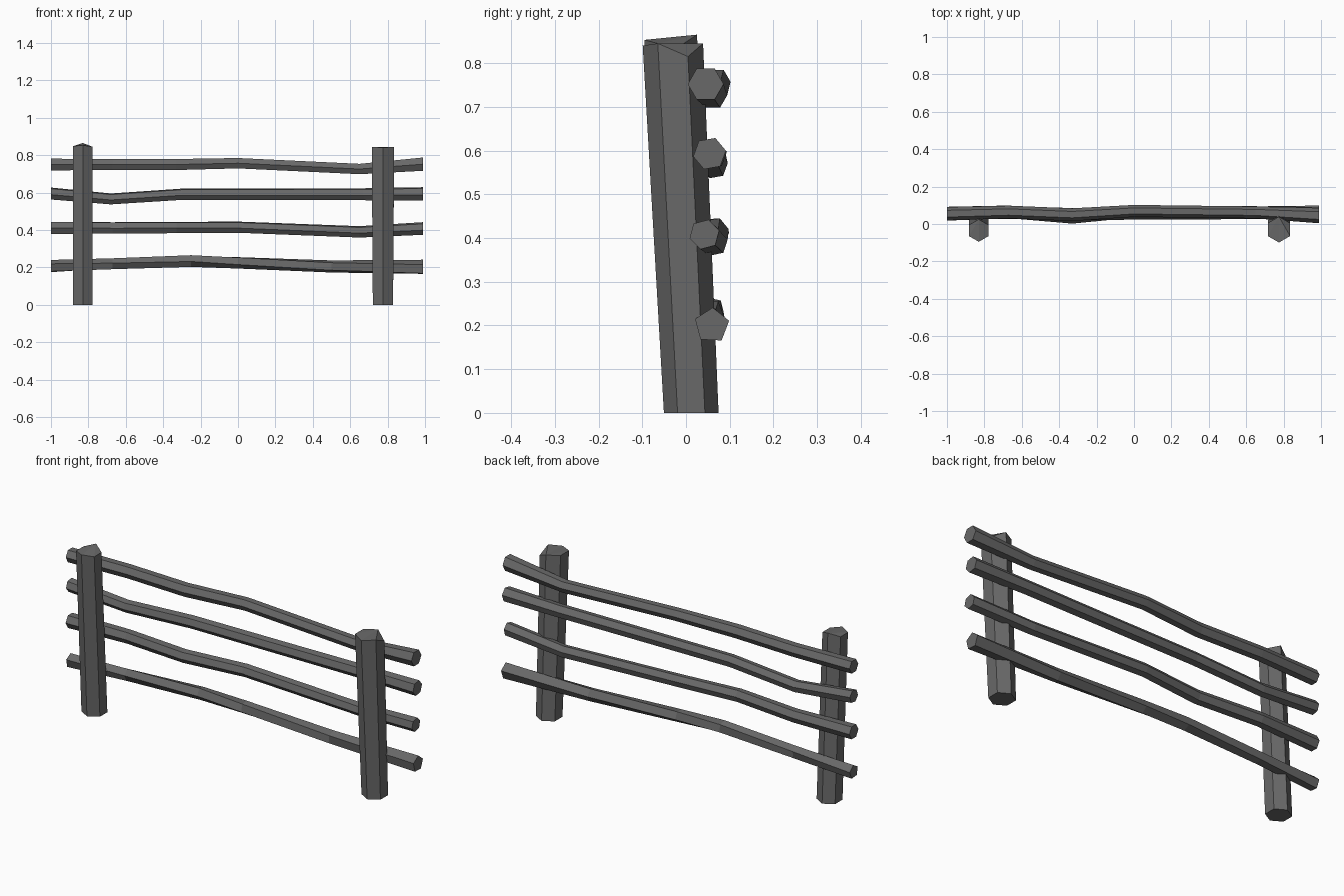
import bpy, bmesh, math
from mathutils import Vector

if "Cube" in bpy.data.objects:
    bpy.data.objects.remove(bpy.data.objects["Cube"], do_unlink=True)

grey = bpy.data.materials.new("dark_grey_wood")
grey.use_nodes = True
colour = (0.14, 0.14, 0.14, 1)
grey.diffuse_color = colour
bsdf = next(n for n in grey.node_tree.nodes if n.type == "BSDF_PRINCIPLED")
bsdf.inputs["Base Color"].default_value = colour
bsdf.inputs["Roughness"].default_value = 0.9


def finish(name, bm):
    bmesh.ops.recalc_face_normals(bm, faces=bm.faces)
    mesh = bpy.data.meshes.new(name)
    bm.to_mesh(mesh)
    bm.free()
    mesh.materials.append(grey)
    bpy.context.collection.objects.link(bpy.data.objects.new(name, mesh))


def bridge(bm, a, b):
    for i in range(len(a)):
        j = (i + 1) % len(a)
        bm.faces.new((a[i], a[j], b[j], b[i]))


def post(name, x, base_y, base_r, top_y, top_r, heights):
    """Leaning six-sided post; the rough top is fanned from its back corner."""
    bm = bmesh.new()
    base, top = [], []
    for i, h in enumerate(heights):
        a = math.pi / 2 + i * math.tau / 6
        c, s = math.cos(a), math.sin(a)
        base.append(bm.verts.new((x + base_r * c, base_y + base_r * s, 0)))
        top.append(bm.verts.new((x + top_r * c, top_y + top_r * s, h)))
    bridge(bm, base, top)
    bm.faces.new(base)
    for i in range(1, 5):
        bm.faces.new((top[0], top[i], top[i + 1]))
    finish(name, bm)


def rail(name, sides, path, turn=0, twist=0):
    """Crooked pole swept through stations of (x, y, z, radius)."""
    bm = bmesh.new()
    rings = []
    for k, (x, y, z, r) in enumerate(path):
        ring = []
        for i in range(sides):
            a = math.radians(turn + twist * k) + i * math.tau / sides
            ring.append(bm.verts.new(Vector((x, y + r * math.cos(a), z + r * math.sin(a)))))
        rings.append(ring)
    for a, b in zip(rings, rings[1:]):
        bridge(bm, a, b)
    bm.faces.new(rings[0])
    bm.faces.new(rings[-1])
    finish(name, bm)


# Posts: corner heights start at the back and run towards -x
post("right_post", -0.83, 0.011, 0.061, -0.035, 0.06,
     (0.865, 0.848, 0.848, 0.853, 0.845, 0.845))
post("left_post", 0.775, 0.012, 0.0625, -0.03, 0.069,
     (0.845, 0.845, 0.845, 0.84, 0.845, 0.815))

# Rails, from the top one down
rail("top_rail", 6, [(-1, .055, .75, .036), (-.67, .064, .75, .034),
                     (-.33, .05, .75, .034), (0, .07, .757, .032),
                     (.65, .062, .726, .032), (.99, .045, .752, .041)])
rail("upper_middle_rail", 6, [(-1, .055, .595, .034), (-.68, .065, .566, .031),
                              (-.3, .053, .591, .032), (.3, .057, .591, .033),
                              (.67, .06, .591, .034), (.99, .054, .593, .038)], 10)
rail("lower_middle_rail", 6, [(-1, .055, .411, .037), (-.67, .065, .411, .034),
                              (-.33, .035, .413, .033), (0, .066, .415, .032),
                              (.65, .064, .39, .032), (.99, .042, .408, .035)], 0, 3)
rail("bottom_rail", 5, [(-1, .055, .205, .035), (-.67, .058, .218, .031),
                        (-.25, .055, .235, .033), (0, .056, .227, .033),
                        (.5, .058, .205, .034), (.99, .059, .2, .041)], -60, 15)
